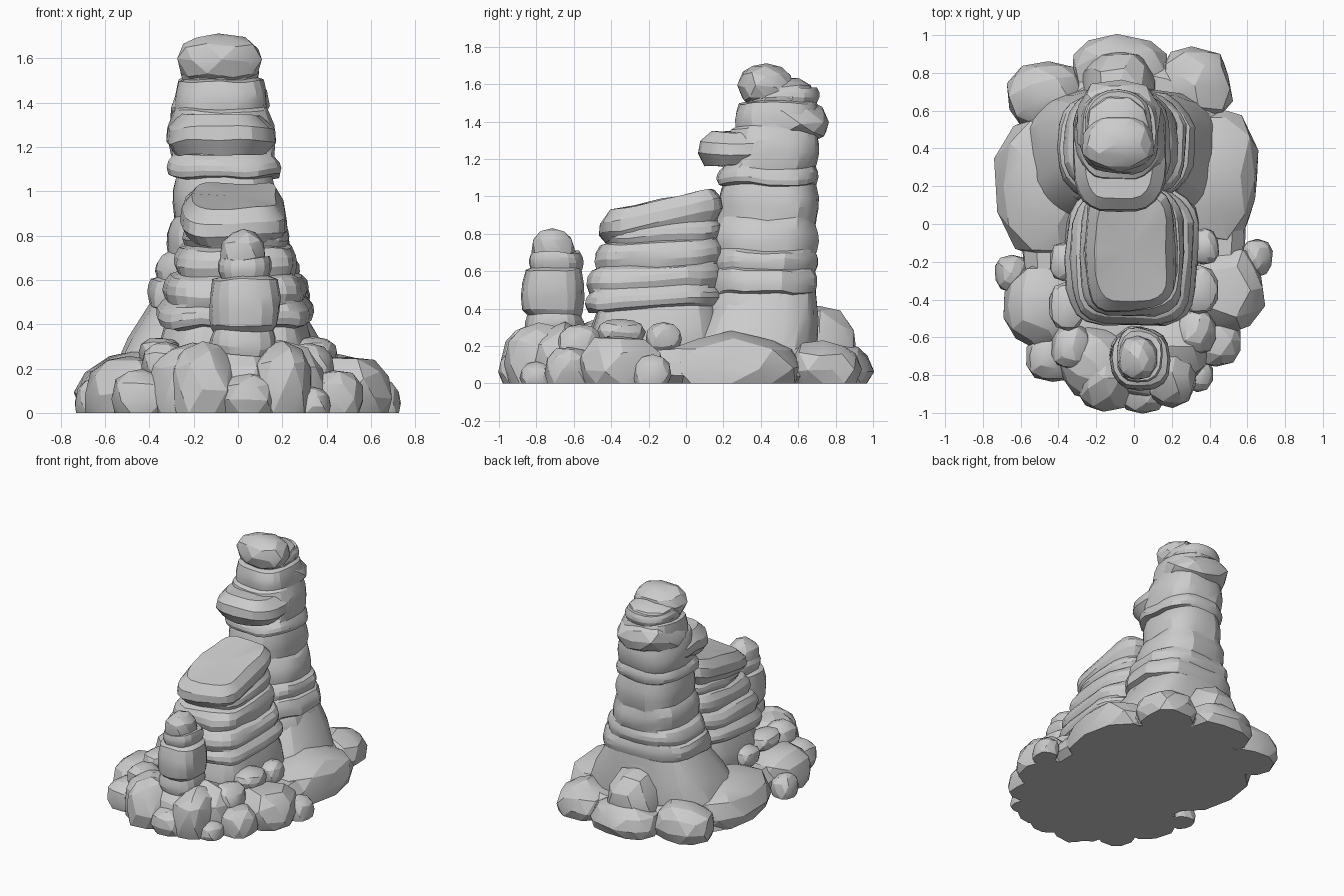
import bpy
import bmesh
import math
from mathutils import Vector, noise

default_cube = bpy.data.objects.get("Cube")
if default_cube:
    bpy.data.objects.remove(default_cube, do_unlink=True)

grey = (0.6, 0.6, 0.6, 1)
stone = bpy.data.materials.new("grey stone")
stone.use_nodes = True
stone.diffuse_color = grey
stone.node_tree.nodes["Principled BSDF"].inputs["Base Color"].default_value = grey


def finish(name, bm, roughness):
    """Weather the surface, keep it above the ground and make the object."""
    for vert in bm.verts:
        vert.co += noise.noise_vector(vert.co * 6) * roughness
        vert.co.z = max(vert.co.z, 0)
    bmesh.ops.recalc_face_normals(bm, faces=bm.faces)
    mesh = bpy.data.meshes.new(name)
    bm.to_mesh(mesh)
    bm.free()
    mesh.materials.append(stone)
    rock = bpy.data.objects.new(name, mesh)
    bpy.context.collection.objects.link(rock)
    bpy.ops.object.select_all(action='DESELECT')
    rock.select_set(True)
    bpy.context.view_layer.objects.active = rock
    bpy.ops.object.shade_smooth_by_angle(angle=math.radians(20))


def signed_power(value, exponent):
    return math.copysign(abs(value) ** exponent, value)


def strata(name, bottom, bands, middle, back, groove,
           square=3, lean=0, tilt=0, flare=0, sides=24):
    """Stack rounded-square layers, each given as (top, half width, front).

    Every layer swells in its middle and is worn back by the groove at its edges;
    flare widens it downwards.
    """
    bm = bmesh.new()
    rings = []
    for top, half_width, front in bands:
        for t in (0.1, 0.4, 0.7, 1):
            height = bottom + (top - bottom) * t
            worn = groove * (2 * t - 1) ** 2
            spread = flare * (top - height)
            width = half_width - worn + spread
            near = front + worn - spread
            far = back - worn
            ring = []
            for i in range(sides):
                angle = math.tau * i / sides
                across = signed_power(math.cos(angle), 2 / square) * width
                along = signed_power(math.sin(angle), 2 / square) * (far - near) / 2
                ring.append(bm.verts.new((middle + lean * height + across,
                                          (near + far) / 2 + along,
                                          height + tilt * along)))
            rings.append(ring)
        bottom = top
    for low, high in zip(rings, rings[1:]):
        for i in range(sides):
            j = (i + 1) % sides
            bm.faces.new((low[i], low[j], high[j], high[i]))
    bm.faces.new(rings[0])
    bmesh.ops.poke(bm, faces=[bm.faces.new(rings[-1])])
    finish(name, bm, 0.02)


def boulder(name, x, y, width, depth, top, underside=None):
    """Blocky ellipsoid of half width and depth, on the ground if no underside is given."""
    centre = top * 0.3 if underside is None else (top + underside) / 2
    bm = bmesh.new()
    bmesh.ops.create_icosphere(bm, subdivisions=2, radius=1)
    for vert in bm.verts:
        px, py, pz = (signed_power(c, 0.87) for c in vert.co)
        vert.co = Vector((x + px * width, y + py * depth, centre + pz * (top - centre)))
    finish(name, bm, min(width, depth) * 0.15)


# Ground slab and the flared skirt that carries the spire
strata("base", -0.05, [(0.18, 0.6, -0.88)], middle=0, back=0.88, groove=0.08, square=2.4)
strata("rear_skirt", -0.05, [(0.5, 0.35, 0.15)], middle=-0.06, back=0.72,
       groove=0.02, flare=0.5)

# Tall spire with weathered layers, a jutting ledge and a rounded top
spire_bands = [(0.48, 0.34, 0.08), (0.6, 0.36, 0.12), (0.7, 0.32, 0.14), (0.86, 0.27, 0.16),
               (1.06, 0.23, 0.18), (1.15, 0.25, 0.17), (1.36, 0.23, 0.22), (1.5, 0.21, 0.27),
               (1.58, 0.17, 0.32)]
strata("spire", 0.3, spire_bands, middle=-0.02, back=0.71, groove=0.015,
       square=2.7, lean=-0.04, flare=0.1)
strata("spire_ledge", 1.15, [(1.34, 0.25, 0.06)], middle=-0.08, back=0.6, groove=0.07,
       square=2.7)
boulder("spire_shoulder", -0.08, 0.53, 0.24, 0.24, 1.52, 1.28)
boulder("spire_crown", -0.08, 0.5, 0.18, 0.19, 1.65, 1.4)
boulder("spire_cap", -0.08, 0.43, 0.19, 0.15, 1.71, 1.47)

# Low ridge in front of the spire, with a sloping cap
ridge_bands = [(0.4, 0.34, -0.5), (0.5, 0.35, -0.54), (0.62, 0.32, -0.53),
               (0.75, 0.27, -0.49), (0.85, 0.23, -0.43)]
strata("ridge", 0.1, ridge_bands, middle=-0.01, back=0.2, groove=0.025, square=3.5,
       tilt=0.06, flare=0.08)
strata("ridge_cap", 0.79, [(0.98, 0.24, -0.46)], middle=-0.02, back=0.2, groove=0.05,
       square=4, tilt=0.2)

# Small pillar at the front
pillar_bands = [(0.37, 0.15, -0.86), (0.6, 0.16, -0.88), (0.7, 0.12, -0.85)]
strata("front_pillar", 0.25, pillar_bands, middle=0.03, back=-0.55, groove=0.015,
       square=2.5, sides=16)
boulder("front_pillar_cap", 0.02, -0.71, 0.1, 0.12, 0.83, 0.58)

# Large boulders at the sides and back
boulder("left_side_boulder", 0.4, 0.25, 0.28, 0.38, 0.27)
boulder("right_side_boulder", -0.46, 0.2, 0.28, 0.4, 0.28)
boulder("left_rear_boulder", 0.32, 0.73, 0.2, 0.2, 0.22)
boulder("right_rear_boulder", -0.46, 0.68, 0.21, 0.18, 0.25)
boulder("rear_boulder", -0.08, 0.82, 0.26, 0.18, 0.22)
boulder("rear_upper_boulder", -0.08, 0.72, 0.2, 0.2, 0.42)

# Boulders at the foot of the pillar
boulder("pillar_foot", 0.03, -0.72, 0.19, 0.2, 0.31)
boulder("front_left_boulder", 0.2, -0.79, 0.14, 0.18, 0.33)
boulder("front_right_boulder", -0.16, -0.81, 0.16, 0.18, 0.32)
boulder("front_middle_boulder", 0.04, -0.86, 0.14, 0.14, 0.18)
boulder("front_pebble", 0.34, -0.8, 0.08, 0.09, 0.12)

# Boulders in pairs, the right one lying a little further forward
pairs = {
    "flank_boulder": (0.49, -0.35, 0.21, 0.23, 0.26),
    "flank_pebble": (0.65, -0.18, 0.09, 0.1, 0.16),
    "fore_boulder": (0.43, -0.62, 0.14, 0.14, 0.2),
    "inner_boulder": (0.2, -0.65, 0.2, 0.2, 0.32),
    "upper_pebble": (0.37, -0.12, 0.08, 0.1, 0.32, 0.16),
    "upper_stone": (0.35, -0.35, 0.1, 0.13, 0.35, 0.2),
    "fore_stone": (0.33, -0.57, 0.11, 0.12, 0.32, 0.1),
}
for name, (x, y, *size) in pairs.items():
    boulder("left_" + name, x, y, *size)
    boulder("right_" + name, -x, y - 0.08, *size)
